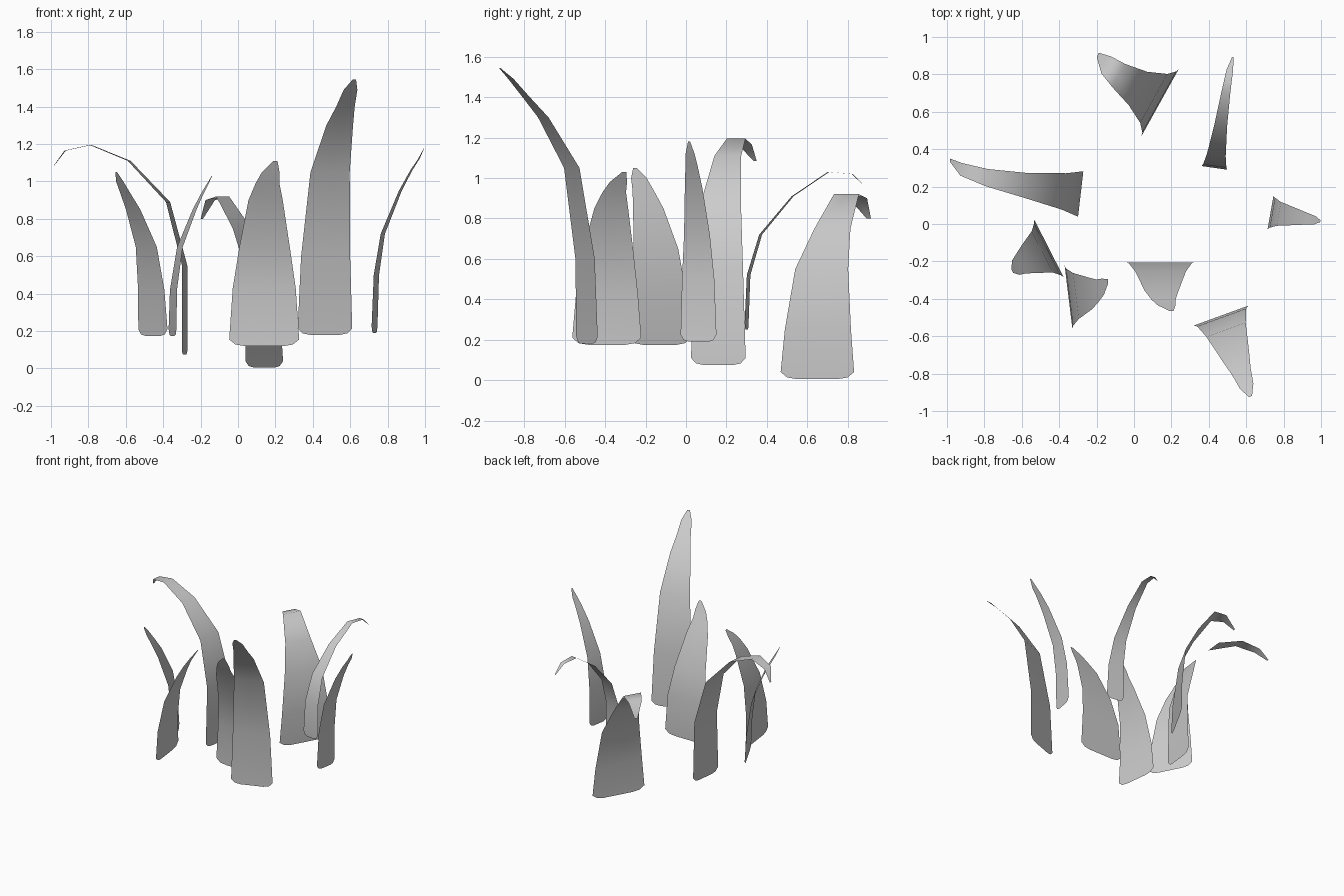
import bpy, bmesh
from math import radians, cos, sin

# shared taper of every blade: rounded foot, then narrowing to the tip
FOOT = [(0.0, 0.55), (0.008, 0.82), (0.035, 1.0)]      # (height above foot, width)
TAPER = [0.9, 0.72, 0.49, 0.34, 0.25, 0.06]


def blade(name, x, y, z0, angle, half, lean, path):
    """Thin leaf: width runs along angle, path is (outward bend, height)."""
    a = radians(angle)
    across, out = (cos(a), sin(a)), (-sin(a), cos(a))
    rows = [(0, z0 + h, w, 0) for h, w in FOOT]
    for i, ((o, z), w) in enumerate(zip(path, TAPER), 1):
        rows.append((o, z, w, lean * (i / len(path)) ** 3))
    bm = bmesh.new()
    prev = None
    for o, z, w, shift in rows:
        cur = []
        for s in (-1, 0, 1):
            u = shift + s * w * half
            cur.append(bm.verts.new((x + across[0] * u + out[0] * o,
                                     y + across[1] * u + out[1] * o, z)))
        if prev:
            for k in (0, 1):
                bm.faces.new((prev[k], prev[k + 1], cur[k + 1], cur[k]))
        prev = cur
    for f in bm.faces:
        f.smooth = True
    me = bpy.data.meshes.new(name)
    bm.to_mesh(me)
    bm.free()
    bpy.context.collection.objects.link(bpy.data.objects.new(name, me))


# drooping blades at the back and left
blade("back_blade", 0.14, 0.65, 0.005, 60.9, 0.208, 0.06,
      [(.005, .25), (.04, .55), (.14, .75), (.264, .92), (.35, .90), (.415, .80)])
blade("back_right_blade", 0.43, 0.30, 0.25, -8, 0.07, 0.015,
      [(.01, .52), (.07, .72), (.23, .91), (.41, 1.03), (.53, 1.02), (.60, .95)])
blade("left_blade", -0.285, 0.16, 0.075, 83.4, 0.136, 0.10,
      [(0, .55), (.09, .89), (.30, 1.11), (.51, 1.195), (.65, 1.165), (.715, 1.085)])

# upright blades
blade("right_blade", 0.73, 0.062, 0.19, -100, 0.09, 0.0,
      [(.01, .5), (.045, .72), (.14, .95), (.20, 1.06), (.24, 1.12), (.27, 1.18)])
blade("front_blade", 0.14, -0.205, 0.12, 180, 0.187, -0.06,
      [(.005, .43), (.05, .65), (.15, .90), (.20, .99), (.23, 1.05), (.26, 1.11)])
blade("tall_front_blade", 0.465, -0.49, 0.18, 200, 0.155, 0.0,
      [(.01, .60), (.08, 1.05), (.23, 1.30), (.32, 1.40), (.40, 1.49), (.46, 1.545)])
blade("front_left_blade", -0.455, -0.13, 0.175, 117, 0.172, -0.02,
      [(.01, .42), (.04, .65), (.12, .85), (.17, .94), (.205, 1.0), (.23, 1.05)])
blade("inner_left_blade", -0.35, -0.392, 0.175, -83, 0.172, -0.06,
      [(.005, .42), (.04, .65), (.12, .85), (.16, .93), (.19, .98), (.22, 1.03)])
